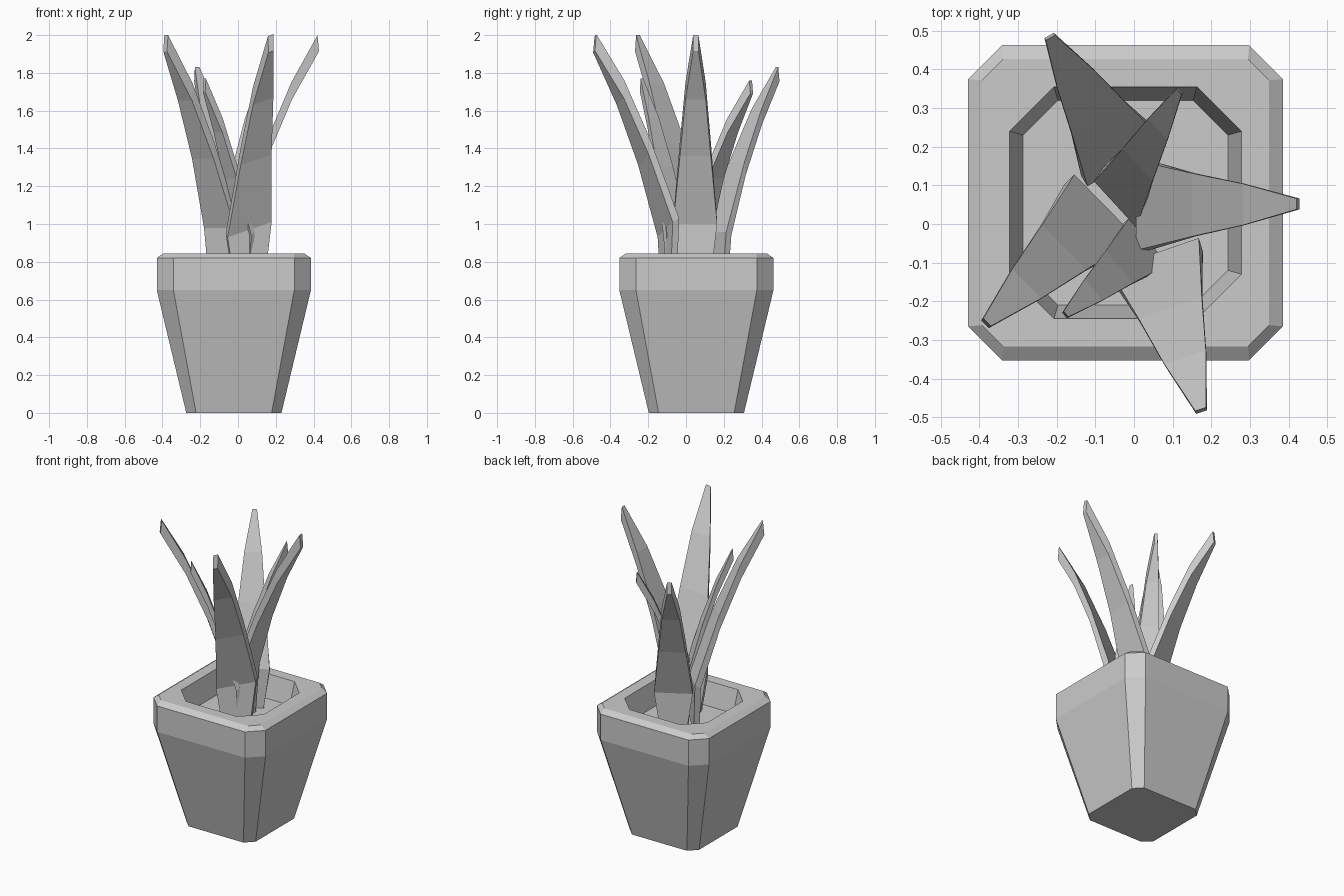
import bpy, bmesh
from mathutils import Vector

if "Cube" in bpy.data.objects:
    bpy.data.objects.remove(bpy.data.objects["Cube"])


def loft(name, rings):
    """Skin a list of equal-length point rings and cap both ends."""
    bm = bmesh.new()
    loops = [[bm.verts.new(p) for p in ring] for ring in rings]
    n = len(loops[0])
    for a, b in zip(loops, loops[1:]):
        for i in range(n):
            j = (i + 1) % n
            bm.faces.new((a[i], a[j], b[j], b[i]))
    bm.faces.new(loops[0][::-1])
    bm.faces.new(loops[-1])
    bmesh.ops.recalc_face_normals(bm, faces=bm.faces)
    mesh = bpy.data.meshes.new(name)
    bm.to_mesh(mesh)
    bm.free()
    obj = bpy.data.objects.new(name, mesh)
    bpy.context.collection.objects.link(obj)
    return obj


def chamfered_square(half, cut, z, cx=-0.022, cy=0.055):
    h, k = half, half - cut
    pts = [(h, -k), (h, k), (k, h), (-k, h), (-h, k), (-h, -k), (-k, -h), (k, -h)]
    return [(cx + x, cy + y, z) for x, y in pts]


# Pot: tapered wall, straight collar, bevelled rim, recess down to the soil
loft("pot", [chamfered_square(*s) for s in (
    (0.252, 0.052, 0.0),
    (0.408, 0.088, 0.65),
    (0.408, 0.088, 0.82),
    (0.372, 0.055, 0.845),
    (0.30, 0.115, 0.845),
    (0.265, 0.09, 0.70),
)])

# Leaf sections: width factor, outer (reach, rise), inner (reach, rise)
SECTIONS = [
    (1.00, (0.00, 0.00), (-0.09, 0.02)),
    (0.70, (0.31, 0.36), (0.29, 0.44)),
    (0.46, (0.64, 0.66), (0.63, 0.75)),
    (0.12, (1.01, 0.915), (0.99, 1.00)),
]


def leaf(name, left, right, tip, fold_z, top_z, roll=0.0):
    left, right, tip = Vector(left), Vector(right), Vector(tip)
    mid, side = (left + right) / 2, (right - left) / 2
    reach = tip - mid

    def ring(w, outer, inner, bottom=None):
        pts = []
        for s, (r, h) in ((-1, outer), (1, outer), (1, inner), (-1, inner)):
            p = mid + side * s * w + reach * r
            z = fold_z + h * (top_z - fold_z) + roll * s * w
            pts.append((p.x, p.y, z if bottom is None else bottom))
        return pts

    rings = [ring(0.68, (0.0, 0), (-0.09, 0), 0.69)]
    rings += [ring(*s) for s in SECTIONS]
    loft(name, rings)


# Six leaves: fold corners, tip, fold height, tip height
leaf("leaf_right", (0.04, -0.068), (0.04, 0.165), (0.425, 0.052), 1.0, 2.0)
leaf("leaf_front", (-0.055, -0.15), (0.178, -0.07), (0.174, -0.483), 0.97, 2.0, 0.04)
leaf("leaf_left", (-0.18, 0.103), (-0.017, -0.063), (-0.383, -0.257), 0.98, 2.0)
leaf("leaf_back", (0.065, 0.24), (-0.137, 0.125), (-0.218, 0.485), 0.94, 1.83)
leaf("leaf_inner_front", (-0.03, 0.0), (0.07, -0.12), (-0.178, -0.235), 0.94, 1.77)
leaf("leaf_inner_back", (0.02, 0.015), (-0.09, 0.135), (0.118, 0.345), 0.95, 1.76)
